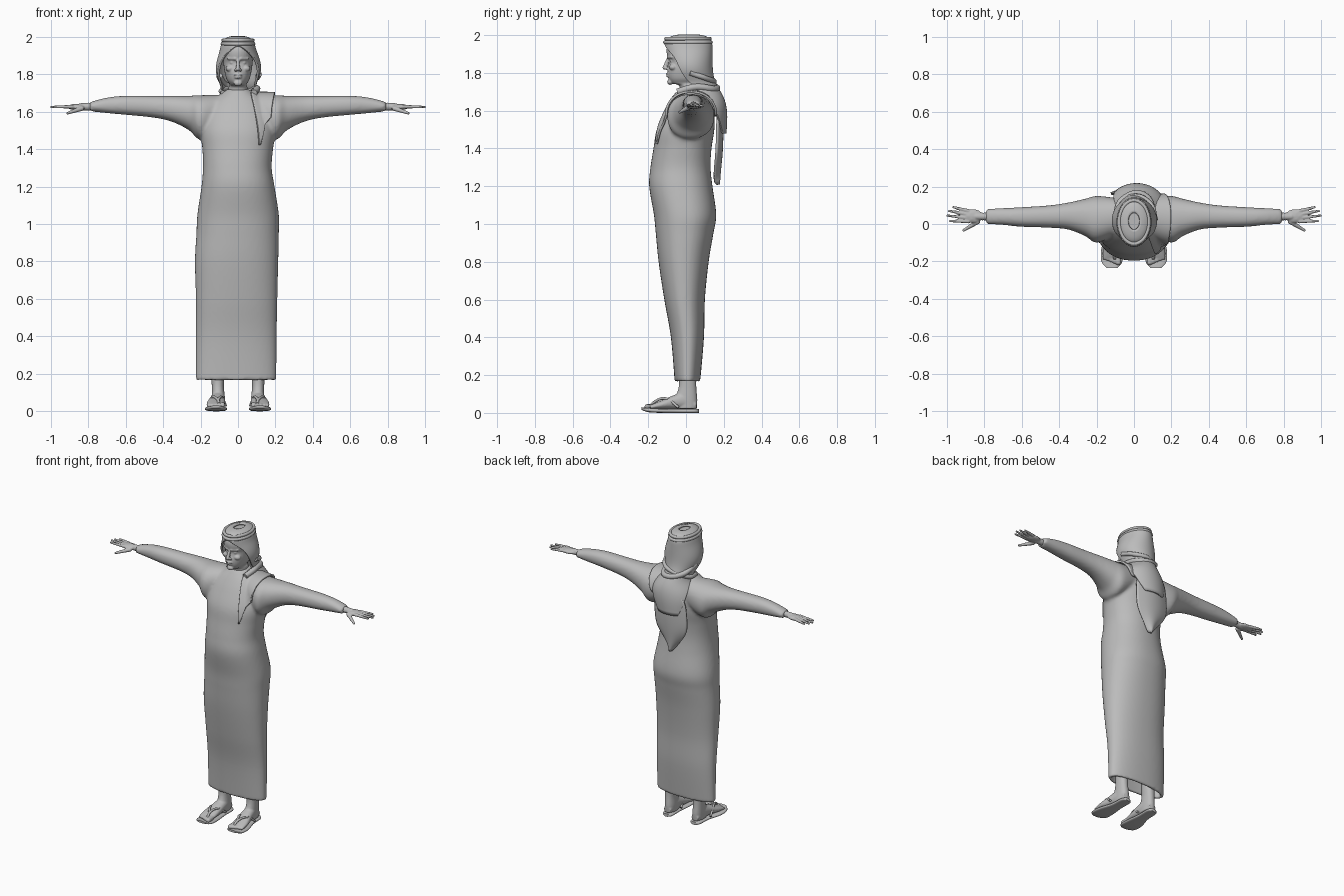
import bpy, bmesh, math
from mathutils import Matrix, Vector

if "Cube" in bpy.data.objects:
    bpy.data.objects.remove(bpy.data.objects["Cube"])

GREY = (0.5, 0.5, 0.5, 1)
grey = bpy.data.materials.new("plain_grey")
grey.use_nodes = True
grey.diffuse_color = GREY
grey.node_tree.nodes["Principled BSDF"].inputs["Base Color"].default_value = GREY
SIDES = (("left", 1), ("right", -1))


def dense(rings, steps=6):
    """Spline through a list of ring tuples."""
    v = [Vector(r) for r in rings]
    v = [v[0]] + v + [v[-1]]
    out = []
    for p, q, r, s in zip(v, v[1:], v[2:], v[3:]):
        for i in range(steps):
            t = i / steps
            out.append(q + (r - p) * t / 2 + (p * 2 - q * 5 + r * 4 - s) * t * t / 2
                       + (q * 3 - p - r * 3 + s) * t ** 3 / 2)
    return out + [v[-1]]


def loft(bm, axis, rings, power=2.2, n=36):
    """Closed skin over rings (position, a_min, a_max, b_min, b_max) along an axis."""
    loops = []
    for t, a0, a1, b0, b1 in rings:
        loop = []
        for i in range(n):
            c, s = math.cos(i * math.tau / n), math.sin(i * math.tau / n)
            c, s = (math.copysign(abs(w) ** (2 / power), w) for w in (c, s))
            co = [(a0 + a1 + (a1 - a0) * c) / 2, (b0 + b1 + (b1 - b0) * s) / 2]
            co.insert(axis, t)
            loop.append(bm.verts.new(co))
        loops.append(loop)
    faces = [bm.faces.new((p[i - 1], p[i], q[i], q[i - 1]))
             for p, q in zip(loops, loops[1:]) for i in range(n)]
    faces += [bm.faces.new(loops[0]), bm.faces.new(loops[-1])]
    bmesh.ops.recalc_face_normals(bm, faces=faces)


def ball(bm, co, size):
    m = Matrix.Translation(co) @ Matrix.Diagonal((*size, 1))
    bmesh.ops.create_icosphere(bm, subdivisions=2, radius=1, matrix=m)


def limb(bm, a, b, r0, r1, n=12):
    """Tapered round rod made of overlapping balls."""
    for i in range(n + 1):
        r = r0 + (r1 - r0) * i / n
        ball(bm, Vector(a).lerp(Vector(b), i / n), (r, r, r))


def finish(ob):
    ob.data.materials.append(grey)
    bpy.context.collection.objects.link(ob)
    return ob


def solid(name, bm, side=1, voxel=0, smooth=4):
    """Turn a bmesh into an object, optionally fused into one skin."""
    if side < 0:
        bm.transform(Matrix.Diagonal((-1, 1, 1, 1)))
        bmesh.ops.reverse_faces(bm, faces=bm.faces)
    me = bpy.data.meshes.new(name)
    bm.to_mesh(me)
    bm.free()
    ob = finish(bpy.data.objects.new(name, me))
    bpy.ops.object.select_all(action='DESELECT')
    ob.select_set(True)
    bpy.context.view_layer.objects.active = ob
    bpy.ops.object.shade_smooth_by_angle(angle=math.radians(50))
    if voxel:
        m = ob.modifiers.new("fuse", 'REMESH')
        m.mode, m.voxel_size, m.use_smooth_shade = 'VOXEL', voxel, True
        m = ob.modifiers.new("soften", 'SMOOTH')
        m.factor, m.iterations = 0.5, smooth
    return ob


def sheet(name, rows, cling=None):
    """Cloth from rows of points, optionally lying on another object."""
    bm = bmesh.new()
    grid = [[bm.verts.new(p) for p in row] for row in rows]
    for p, q in zip(grid, grid[1:]):
        for i in range(len(p) - 1):
            bm.faces.new((p[i], p[i + 1], q[i + 1], q[i]))
    bmesh.ops.remove_doubles(bm, verts=bm.verts, dist=0.0005)
    bmesh.ops.recalc_face_normals(bm, faces=bm.faces)
    for f in bm.faces:
        f.smooth = True
    ob = solid(name, bm)
    ob.modifiers.new("round", 'SUBSURF').levels = 2
    if cling:
        m = ob.modifiers.new("cling", 'SHRINKWRAP')
        m.target, m.offset, m.wrap_mode = cling, 0.012, 'ABOVE_SURFACE'
    m = ob.modifiers.new("thickness", 'SOLIDIFY')
    m.thickness, m.offset = 0.012, 0
    return ob


def cord(name, points, radius, closed=False):
    cu = bpy.data.curves.new(name, 'CURVE')
    cu.dimensions, cu.bevel_depth, cu.bevel_resolution = '3D', radius, 3
    cu.use_fill_caps = True
    sp = cu.splines.new('BEZIER')
    sp.bezier_points.add(len(points) - 1)
    for bp, p in zip(sp.bezier_points, points):
        bp.co = p
        bp.handle_left_type = bp.handle_right_type = 'AUTO'
    sp.use_cyclic_u = closed
    return finish(bpy.data.objects.new(name, cu))


# Robe: body with a hollow skirt, and two sleeves
body = dense([
    (1.72, -.06, .06, -.03, .085), (1.695, -.09, .09, -.05, .1), (1.66, -.14, .14, -.075, .13),
    (1.6, -.18, .18, -.11, .15), (1.5, -.2, .2, -.155, .15), (1.4, -.19, .187, -.172, .135),
    (1.3, -.187, .18, -.188, .13), (1.2, -.195, .195, -.195, .14), (1.05, -.217, .218, -.17, .16),
    (.95, -.222, .218, -.16, .145), (.8, -.23, .215, -.145, .12), (.6, -.225, .21, -.115, .1),
    (.4, -.225, .207, -.08, .095), (.165, -.225, .205, -.06, .075)])
lining = [(z, a + .022, b - .022, c + .022, d - .022) for z, a, b, c, d in reversed(body) if z < .9]
sleeve = dense([
    (.1, -.06, .14, 1.5, 1.69), (.2, -.1, .15, 1.45, 1.688), (.26, -.065, .135, 1.5, 1.685),
    (.35, -.03, .115, 1.545, 1.685), (.45, -.02, .1, 1.568, 1.685), (.6, -.015, .09, 1.583, 1.685),
    (.7, -.005, .085, 1.592, 1.675), (.79, 0, .08, 1.602, 1.652)])
bm = bmesh.new()
loft(bm, 2, body + lining, n=64)
for _, s in SIDES:
    loft(bm, 0, [(s * r[0], *r[1:]) for r in sleeve])
robe = solid("robe", bm, voxel=.01, smooth=6)

# Head and face
bm = bmesh.new()
loft(bm, 2, dense([
    (1.66, -.055, .055, -.03, .07), (1.73, -.05, .05, -.035, .075), (1.745, -.045, .045, -.075, .08),
    (1.77, -.06, .06, -.092, .09), (1.81, -.071, .071, -.097, .105), (1.86, -.078, .078, -.088, .12),
    (1.89, -.08, .08, -.1, .122), (1.93, -.08, .08, -.102, .122), (1.965, -.07, .07, -.085, .11),
    (1.985, -.04, .04, -.05, .08)], 4))
limb(bm, (0, -.092, 1.88), (0, -.113, 1.828), .008, .012)
ball(bm, (0, -.096, 1.795), (.025, .011, .005))
ball(bm, (0, -.095, 1.783), (.021, .011, .006))
ball(bm, (0, -.084, 1.752), (.024, .016, .016))
for _, s in SIDES:
    ball(bm, (s * .012, -.103, 1.823), (.009, .01, .008))
    limb(bm, (s * .014, -.094, 1.883), (s * .052, -.076, 1.884), .009, .007)
    ball(bm, (s * .031, -.072, 1.862), (.014, .014, .009))
    ball(bm, (s * .042, -.068, 1.83), (.025, .022, .018))
solid("head", bm, voxel=.004, smooth=3)

# Hands
for side, s in SIDES:
    bm = bmesh.new()
    limb(bm, (.76, .04, 1.628), (.84, .04, 1.626), .022, .02)
    ball(bm, (.86, .042, 1.625), (.055, .038, .017))
    for y, tip, end in ((.07, .965, .09), (.051, .988, .07), (.032, .997, .045), (.014, .982, .016)):
        limb(bm, (.885, y, 1.627), (tip, end, 1.625), .011, .007)
    limb(bm, (.835, .012, 1.617), (.91, -.034, 1.592), .014, .008)
    solid(side + "_hand", bm, s, voxel=.004, smooth=2)

# Legs, feet and sandals
for side, s in SIDES:
    bm = bmesh.new()
    loft(bm, 2, dense([
        (.4, .065, .145, -.03, .065), (.2, .072, .142, -.035, .055), (.13, .075, .14, -.04, .055),
        (.07, .07, .14, -.06, .06), (.022, .072, .138, -.06, .058)], 4))
    loft(bm, 1, dense([
        (.055, .08, .13, .02, .06), (0, .07, .14, .02, .11), (-.06, .068, .15, .02, .095),
        (-.12, .068, .165, .02, .07), (-.17, .07, .168, .02, .05), (-.19, .075, .165, .02, .04)], 4))
    for i in range(5):
        r = .016 - .0018 * i
        limb(bm, (.084 + .019 * i, -.17, .034), (.083 + .019 * i, -.205 + .006 * i, .032), r, r, 4)
    solid(side + "_foot", bm, s, voxel=.005, smooth=2)
    bm = bmesh.new()
    loft(bm, 1, dense([
        (.068, .088, .122, 0, .02), (.045, .07, .142, 0, .02), (-.04, .07, .148, 0, .02),
        (-.13, .06, .174, 0, .022), (-.2, .062, .174, .004, .026), (-.235, .09, .145, .016, .03)], 4),
        power=3)
    solid(side + "_sandal_sole", bm, s)
    for edge, x in (("inner", .066), ("outer", .16)):
        path = [(.1, -.195, .03), (.105, -.17, .056), ((x + .11) / 2, -.11, .076), (x, -.04, .03)]
        cord(side + "_" + edge + "_sandal_strap", [(s * p, q, r) for p, q, r in path], .007)

# Headcloth: arcs (height, shift, half width, front, back, face opening)
rows = []
for z, cx, rx, front, back, gap in (
        (1.998, 0, .03, -.03, .06, 0), (1.99, 0, .07, -.085, .115, 0), (1.96, 0, .086, -.112, .135, 0),
        (1.93, 0, .092, -.112, .135, .4), (1.89, .003, .107, -.105, .135, .9),
        (1.83, .003, .12, -.1, .135, 1.1), (1.78, 0, .107, -.095, .14, 1.3),
        (1.735, 0, .085, -.07, .155, 1.5), (1.69, .015, .1, -.06, .185, 1.7),
        (1.64, .025, .145, -.05, .207, 2), (1.57, .015, .16, -.05, .215, 2.3),
        (1.48, 0, .14, -.05, .208, 2.6)):
    arc = [gap + (math.tau - 2 * gap) * i / 28 for i in range(29)]
    rows.append([(cx + rx * math.sin(a), (front + back) / 2 - (back - front) / 2 * math.cos(a), z)
                 for a in arc])
sheet("headcloth", rows)

# Pointed tail down the back
rows = []
for z, x0, x1, y in ((1.6, -.11, .12, .195), (1.45, -.125, .12, .195), (1.36, -.125, .11, .19),
                     (1.29, -.065, .055, .182), (1.21, -.002, .008, .176)):
    rows.append([(x0 + (x1 - x0) * t / 4, y - .03 * (t / 2 - 1) ** 2, z) for t in range(5)])
sheet("headcloth_tail", rows)

# End of the cloth laid over the left shoulder to a point on the chest
rows = []
for y, x0, x1, z in ((.2, .03, .15, 1.57), (.14, .05, .19, 1.67), (.05, .06, .2, 1.705),
                     (-.03, .06, .195, 1.7), (-.09, .085, .185, 1.64), (-.15, .105, .165, 1.55),
                     (-.18, .123, .135, 1.425)):
    rows.append([(x0 + (x1 - x0) * t / 4, y, z) for t in range(5)])
sheet("shoulder_drape", rows, robe)

# Rolled folds round the neck
cord("neck_fold", [(.085, -.045, 1.7), (.1, .05, 1.725), (.05, .155, 1.715), (-.06, .13, 1.74),
                   (-.1, .03, 1.79)], .018)
cord("nape_fold", [(.115, .02, 1.8), (.085, .11, 1.77), (0, .148, 1.75), (-.085, .09, 1.715),
                   (-.08, .01, 1.7)], .014)

# Double head cord
for name, z, k in (("lower_head_cord", 1.962, 1), ("upper_head_cord", 1.981, .95)):
    ring = [i * math.tau / 12 for i in range(12)]
    cord(name, [(k * .083 * math.cos(a), .01 + k * .122 * math.sin(a), z) for a in ring], .01, True)
